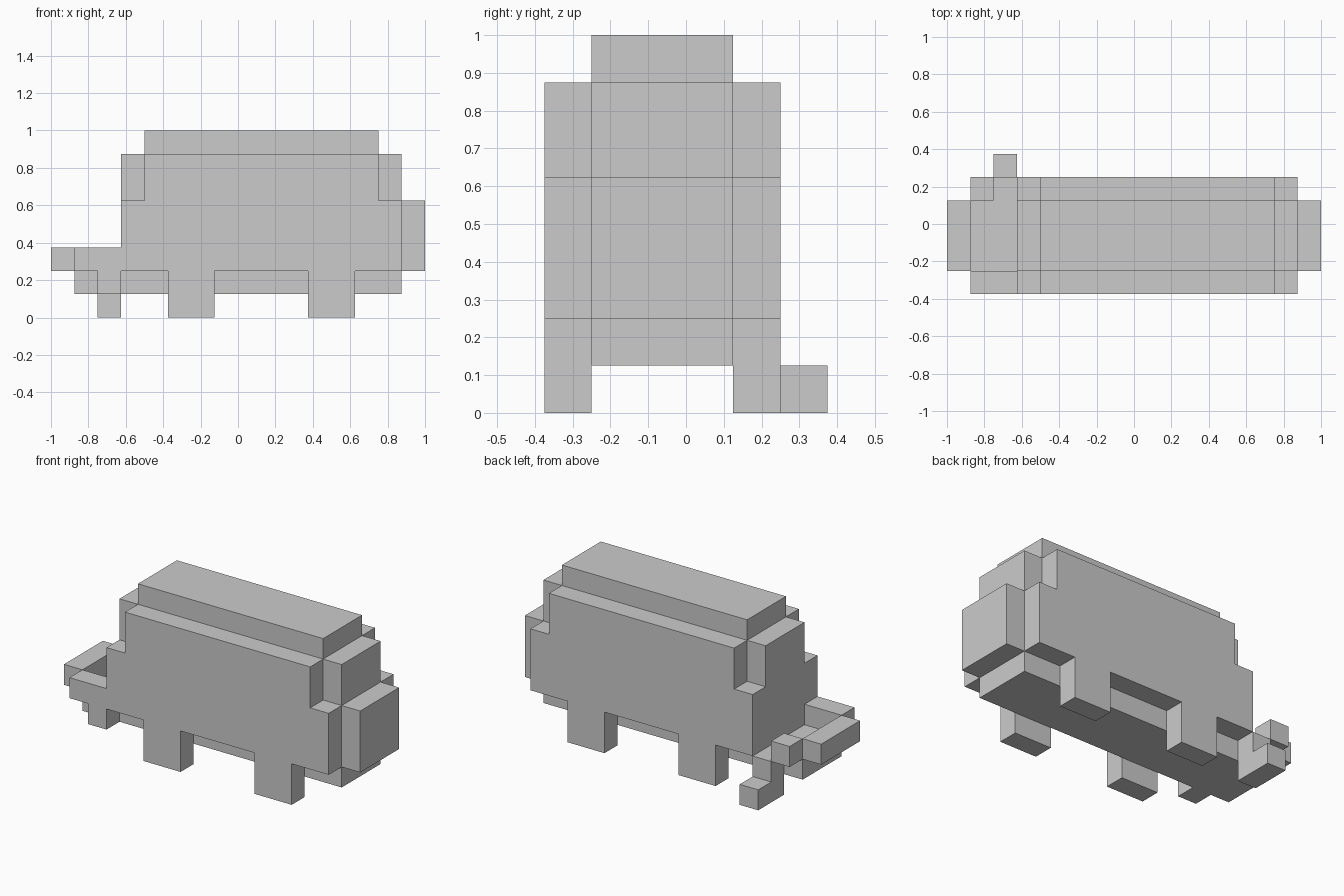
import bpy, bmesh

if "Cube" in bpy.data.objects:
    bpy.data.objects.remove(bpy.data.objects["Cube"])

U = 0.125  # one block of the model's grid


def mesh_object(name, bm):
    bmesh.ops.recalc_face_normals(bm, faces=bm.faces)
    me = bpy.data.meshes.new(name)
    bm.to_mesh(me)
    bm.free()
    ob = bpy.data.objects.new(name, me)
    bpy.context.collection.objects.link(ob)
    return ob


def prism(name, outline, y0, y1):
    """Extrude an x-z outline (in blocks) from y0 to y1."""
    bm = bmesh.new()
    face = bm.faces.new([bm.verts.new((x * U, y0 * U, z * U)) for x, z in outline])
    out = bmesh.ops.extrude_face_region(bm, geom=[face])
    moved = [g for g in out["geom"] if isinstance(g, bmesh.types.BMVert)]
    bmesh.ops.translate(bm, verts=moved, vec=(0, (y1 - y0) * U, 0))
    return mesh_object(name, bm)


def box(name, x0, x1, y0, y1, z0, z1):
    return prism(name, [(x0, z0), (x1, z0), (x1, z1), (x0, z1)], y0, y1)


# Main body: wide block with notched upper ends
prism("body", [(-5, 2), (7, 2), (7, 5), (6, 5), (6, 7), (-4, 7), (-4, 5), (-5, 5)], -3, 2)

# Narrower blocks filling the middle of the upper notches
box("upper_end_left", -5, -4, -2, 1, 5, 7)
box("upper_end_right", 6, 7, -2, 1, 5, 7)

# Raised top, protruding end and underside slab
box("roof", -4, 6, -2, 1, 7, 8)
box("end_plate", 7, 8, -2, 1, 2, 5)
box("underside", -7, 7, -2, 1, 1, 2)

# Four short legs flush with the sides
for side, y in (("front", -3), ("back", 1)):
    for end, x in (("left", -3), ("right", 3)):
        box(f"{side}_{end}_leg", x, x + 2, y, y + 1, 0, 2)

# Low rim around the open tray at the left end
box("tray_end_rim", -8, -7, -2, 1, 2, 3)
box("tray_front_rim", -7, -5, -3, -2, 2, 3)
box("tray_back_rim", -7, -6, 1, 2, 2, 3)

# Small supports beneath the tray, the rear one stepping down to the ground
box("tray_front_support", -6, -5, -3, -2, 1, 2)
box("tray_back_step", -6, -5, 1, 2, 1, 2)
box("tray_back_foot", -6, -5, 1, 3, 0, 1)
